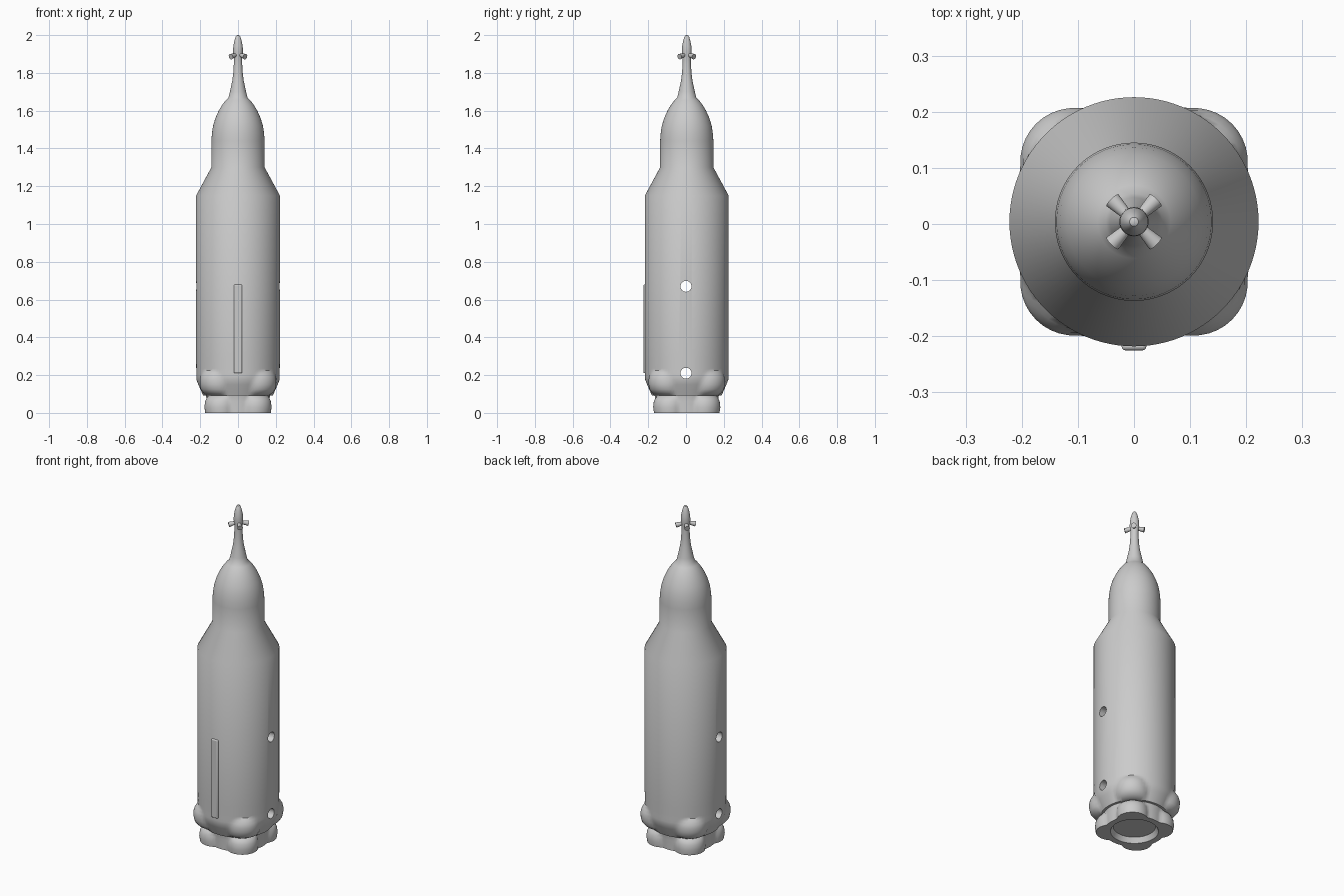
import bpy, bmesh, math
from mathutils import Vector

if "Cube" in bpy.data.objects:
    bpy.data.objects.remove(bpy.data.objects["Cube"])

CY = 0.004   # hull axis sits slightly behind the origin
SEG = 96


def finish(name, bm):
    bmesh.ops.recalc_face_normals(bm, faces=bm.faces)
    me = bpy.data.meshes.new(name)
    bm.to_mesh(me)
    bm.free()
    ob = bpy.data.objects.new(name, me)
    bpy.context.collection.objects.link(ob)
    return ob


def smooth(ob, angle=32):
    bpy.ops.object.select_all(action='DESELECT')
    bpy.context.view_layer.objects.active = ob
    ob.select_set(True)
    bpy.ops.object.shade_smooth_by_angle(angle=math.radians(angle))


def lobed_radius(a, base, d, rl):
    # circle of radius base, joined with four circles on the diagonals
    phi = (a % (math.pi / 2)) - math.pi / 4
    s = rl * rl - (d * math.sin(phi)) ** 2
    return max(base, d * math.cos(phi) + math.sqrt(s)) if rl and s > 0 else base


def loft(name, rings, seg=SEG):
    bm = bmesh.new()
    loops = []
    for z, base, *lobe in rings:
        d, rl = lobe or (0, 0)
        loop = []
        for i in range(seg):
            a = 2 * math.pi * i / seg
            r = lobed_radius(a, base, d, rl)
            loop.append(bm.verts.new((r * math.cos(a), r * math.sin(a) + CY, z)))
        loops.append(loop)
    for lo, hi in zip(loops, loops[1:]):
        for i in range(seg):
            j = (i + 1) % seg
            bm.faces.new((lo[i], lo[j], hi[j], hi[i]))
    bm.faces.new(loops[0])
    bm.faces.new(loops[-1])
    return finish(name, bm)


def cone_between(name, p, q, r1, r2, seg=24):
    p, q = Vector(p), Vector(q)
    bm = bmesh.new()
    bmesh.ops.create_cone(bm, cap_ends=True, segments=seg, radius1=r1, radius2=r2,
                          depth=(q - p).length)
    ob = finish(name, bm)
    ob.location = (p + q) / 2
    ob.rotation_euler = (q - p).to_track_quat('Z', 'Y').to_euler()
    return ob


# Hull: recessed bottom, lobed skirt, lobed engine bay, body, shoulder, dome
rings = [
    (0.03, 0.115), (0.0, 0.13),
    (0.0, 0.165, 0.125, 0.085), (0.03, 0.166, 0.127, 0.088),
    (0.06, 0.167, 0.125, 0.086), (0.08, 0.168, 0.12, 0.08), (0.092, 0.17, 0.11, 0.072),
    (0.092, 0.184, 0.12, 0.078), (0.105, 0.19, 0.135, 0.088), (0.125, 0.199, 0.146, 0.094),
    (0.15, 0.21, 0.15, 0.096), (0.175, 0.22, 0.151, 0.096), (0.195, 0.221, 0.149, 0.093),
    (0.212, 0.221, 0.144, 0.088), (0.225, 0.221, 0.138, 0.083), (0.235, 0.221),
    (0.29, 0.222), (1.15, 0.222), (1.30, 0.141), (1.44, 0.141),
    (1.48, 0.138), (1.52, 0.132), (1.56, 0.120), (1.60, 0.102), (1.63, 0.084),
    (1.655, 0.065), (1.67, 0.050), (1.70, 0.043), (1.76, 0.030),
    (1.80, 0.025), (1.85, 0.022), (1.88, 0.022), (1.91, 0.026), (1.94, 0.025),
    (1.97, 0.019), (1.99, 0.013), (1.998, 0.008), (2.0, 0.003),
]
hull = loft("rocket_hull", rings)

# Two round cross holes through the hull
for z in (0.67, 0.21):
    cutter = cone_between("hole_cutter", (-0.4, 0, z), (0.4, 0, z), 0.029, 0.029, 32)
    mod = hull.modifiers.new("hole", 'BOOLEAN')
    mod.operation = 'DIFFERENCE'
    mod.solver = 'EXACT'
    mod.object = cutter
    bpy.context.view_layer.objects.active = hull
    bpy.ops.object.modifier_apply(modifier=mod.name)
    bpy.data.objects.remove(cutter)
smooth(hull)

# Cable duct running up the front
bm = bmesh.new()
bmesh.ops.create_cube(bm, size=1)
for v in bm.verts:
    v.co = (v.co.x * 0.044, -0.217 + v.co.y * 0.016, 0.445 + v.co.z * 0.47)
duct = finish("cable_duct", bm)
bev = duct.modifiers.new("round", 'BEVEL')
bev.width = 0.006
bev.segments = 3
smooth(duct)

# Four escape nozzles flaring out on the diagonals near the tip
for k in range(4):
    a = math.pi / 4 + k * math.pi / 2
    c, s = math.cos(a), math.sin(a)
    smooth(cone_between("tower_nozzle", (0.01 * c, 0.01 * s + CY, 1.897),
                        (0.054 * c, 0.054 * s + CY, 1.886), 0.008, 0.015))
